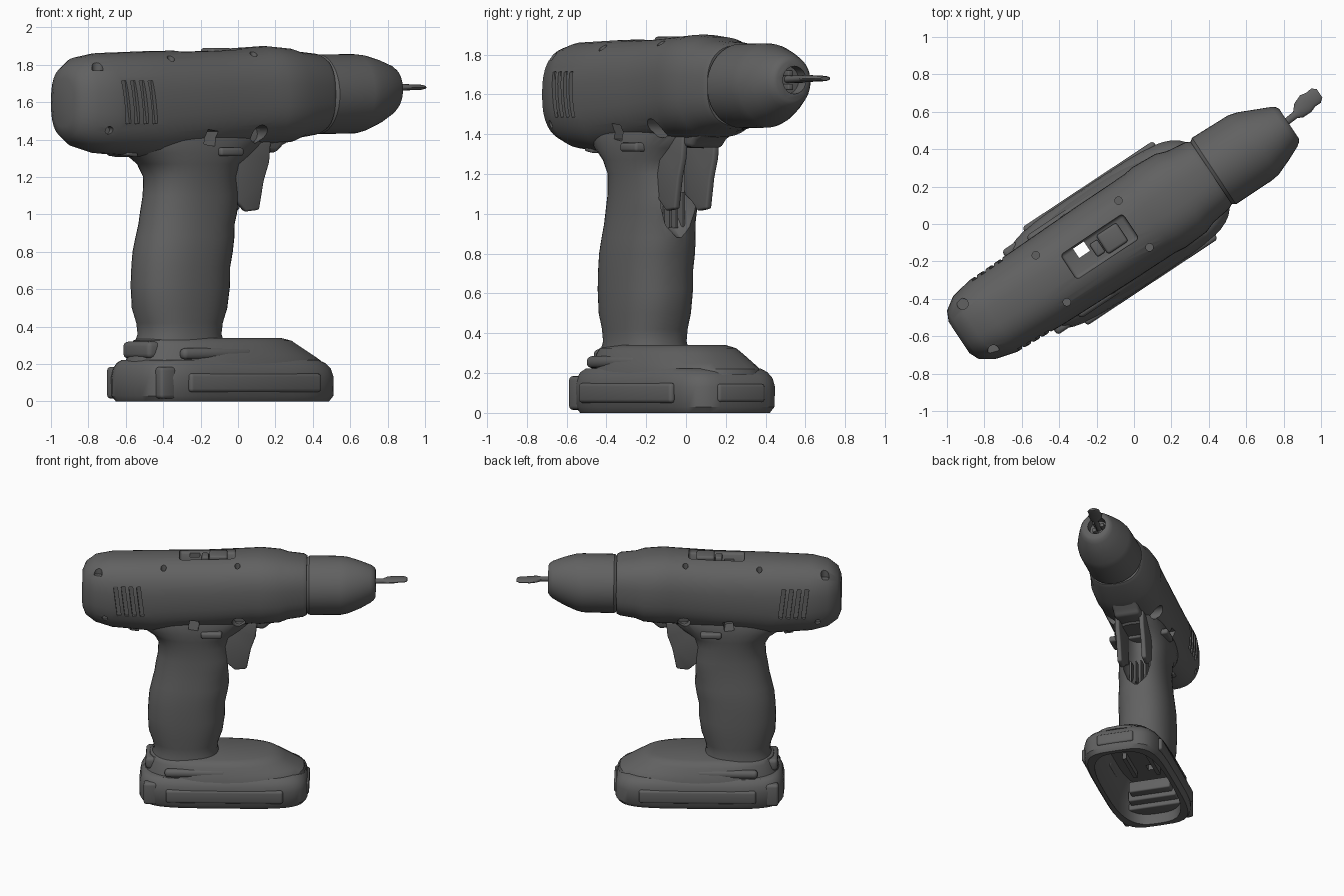
import bpy, bmesh
from math import cos, sin, pi, radians
from mathutils import Matrix, Vector

cube = bpy.data.objects.get("Cube")
if cube:
    bpy.data.objects.remove(cube)

TURN = Matrix.Rotation(radians(33.5), 4, "Z")
grey = bpy.data.materials.new("dark grey plastic")
grey.use_nodes = True
tone = (0.12, 0.12, 0.12, 1)
grey.diffuse_color = tone
grey.node_tree.nodes["Principled BSDF"].inputs["Base Color"].default_value = tone


def add(name, bm):
    bmesh.ops.recalc_face_normals(bm, faces=bm.faces)
    mesh = bpy.data.meshes.new(name)
    bm.to_mesh(mesh)
    bm.free()
    mesh.materials.append(grey)
    obj = bpy.data.objects.new(name, mesh)
    bpy.context.collection.objects.link(obj)
    return obj


def apply(obj, kind, **settings):
    mod = obj.modifiers.new(kind.lower(), kind)
    for key, value in settings.items():
        setattr(mod, key, value)
    bpy.context.view_layer.objects.active = obj
    bpy.ops.object.modifier_apply(modifier=mod.name)


def loft(name, stations, power=2.0, along="z", sides=40):
    """Skin superellipse rings. Along z: (z, x, half x, half y).
    Along x: (x, y, z, half y, half z)."""
    bm = bmesh.new()
    rings = []
    for s in stations:
        ring = []
        for i in range(sides):
            a = 2 * pi * i / sides
            p, q = [abs(t) ** (2 / power) * (1 if t > 0 else -1) for t in (cos(a), sin(a))]
            if along == "z":
                co = (s[1] + s[2] * p, s[3] * q, s[0])
            else:
                co = (s[0], s[1] + s[3] * p, s[2] + s[4] * q)
            ring.append(bm.verts.new(co))
        rings.append(ring)
    for low, high in zip(rings, rings[1:]):
        for i in range(sides):
            j = (i + 1) % sides
            bm.faces.new((low[i], low[j], high[j], high[i]))
    bm.faces.new(rings[0])
    bm.faces.new(rings[-1])
    return add(name, bm)


def block(name, centre, size, tilt=0.0, bevel=0.0):
    bm = bmesh.new()
    place = Matrix.Translation(centre) @ Matrix.Rotation(tilt, 4, "Y") @ Matrix.Diagonal((*size, 1))
    bmesh.ops.create_cube(bm, size=1, matrix=place)
    obj = add(name, bm)
    if bevel:
        apply(obj, "BEVEL", width=bevel, segments=3)
    return obj


def rod(name, centre, radius, depth, axis="Y"):
    bm = bmesh.new()
    turn = Matrix.Identity(4) if axis == "Z" else Matrix.Rotation(pi / 2, 4, "X" if axis == "Y" else "Y")
    bmesh.ops.create_cone(bm, cap_ends=True, segments=20, radius1=radius, radius2=radius,
                          depth=depth, matrix=Matrix.Translation(centre) @ turn)
    return add(name, bm)


def plate(name, outline, y, half, bevel):
    """Side outline in x and z, thickened both ways about y."""
    bm = bmesh.new()
    face = bm.faces.new([bm.verts.new((x, y - half, z)) for x, z in outline])
    out = bmesh.ops.extrude_face_region(bm, geom=[face])
    moved = [v for v in out["geom"] if isinstance(v, bmesh.types.BMVert)]
    bmesh.ops.translate(bm, verts=moved, vec=Vector((0, 2 * half, 0)))
    obj = add(name, bm)
    apply(obj, "BEVEL", width=bevel, segments=3)
    return obj


def cut(obj, cutters):
    for c in cutters:
        c.hide_render = True
        apply(obj, "BOOLEAN", object=c, operation="DIFFERENCE", solver="EXACT")
        bpy.data.objects.remove(c)


def openings():
    """Side openings and the inner shaft shared by housing and handle."""
    return [block("rear_opening", (-.31, 0, 1.41), (.07, .7, .08), tilt=.15),
            rod("front_opening", (.01, 0, 1.43), .048, .7),
            block("shaft", (-.31, .04, 1.1), (.07, .06, 2))]


# Motor housing
body = loft("motor_housing", [
    (-1.115, .01, 1.6, .1, .13), (-1.09, .01, 1.6, .155, .19), (-1.02, .01, 1.6, .202, .24),
    (-.9, .005, 1.595, .23, .268), (-.6, 0, 1.588, .24, .285), (-.2, 0, 1.61, .248, .27),
    (.1, 0, 1.635, .25, .262), (.16, 0, 1.637, .258, .264), (.3, 0, 1.637, .25, .252),
    (.36, 0, 1.64, .228, .232), (.47, 0, 1.643, .213, .218), (.495, 0, 1.643, .2, .205)],
    power=2.5, along="x")
cuts = openings() + [block("selector_recess", (-.22, 0, 1.9), (.4, .16, .1), bevel=.02)]
for side in (-1, 1):
    cuts += [block("vent", (-.86 + .055 * i, side * .24, 1.6), (.028, .07, .23), tilt=-.12)
             for i in range(4)]
    cuts += [rod("screw_hole", (x, side * .15, 1.83), r, .12, "Z")
             for x, r in ((-1.0, .03), (-.53, .02), (0, .02))]
    cuts.append(rod("lower_screw_hole", (-.95, side * .21, 1.45), .02, .1))
cut(body, cuts)
block("gear_selector", (-.14, 0, 1.855), (.13, .12, .07), bevel=.015)
block("gear_selector_tab", (-.235, 0, 1.85), (.05, .08, .05), bevel=.01)

# Chuck and bit
chuck = loft("chuck", [
    (.48, 0, 1.643, .19, .19), (.503, 0, 1.643, .205, .205), (.513, 0, 1.643, .213, .213),
    (.74, -.003, 1.645, .21, .212), (.79, -.007, 1.649, .2, .203), (.88, -.01, 1.656, .162, .172),
    (.955, -.01, 1.664, .128, .136), (.977, -.01, 1.667, .112, .118),
    (.987, -.01, 1.668, .095, .1)], along="x")
cut(chuck, [rod("chuck_hole", (.98, 0, 1.672), .07, .12, "X")])
for i in range(3):
    a = 2 * pi * i / 3
    block("chuck_jaw", (.95, .04 * cos(a), 1.672 + .04 * sin(a)), (.07, .03, .03), bevel=.006)
loft("drill_bit", [
    (.9, 0, 1.675, .018, .018), (1.04, .01, 1.678, .02, .018), (1.07, .02, 1.68, .044, .018),
    (1.12, .03, 1.68, .054, .016), (1.155, .033, 1.68, .044, .015), (1.19, .035, 1.68, .046, .014),
    (1.213, .035, 1.68, .027, .01)], along="x", sides=20)

# Handle with finger swells, flaring into the housing
handle = loft("handle", [
    (.3, -.375, .25, .2), (.36, -.375, .228, .188), (.42, -.375, .236, .192),
    (.5, -.375, .265, .2), (.62, -.37, .277, .205), (.72, -.367, .275, .205),
    (.8, -.355, .28, .205), (.88, -.34, .277, .2), (.95, -.33, .27, .193),
    (1.02, -.315, .275, .19), (1.1, -.305, .27, .187), (1.2, -.31, .26, .188),
    (1.27, -.32, .29, .198), (1.33, -.32, .38, .205), (1.4, -.32, .47, .2), (1.46, -.32, .5, .18)],
    power=2.3)
cut(handle, openings() + [loft("trigger_well", [
    (.88, -.03, .04, .02), (.94, -.05, .11, .075), (1.03, -.05, .16, .105),
    (1.2, -.04, .18, .1), (1.33, -.04, .15, .09)])])

# Open trigger: two cheeks around a hollow
for side in (-1, 1):
    plate("trigger_cheek", [(.14, 1.39), (.13, 1.28), (.095, 1.18), (.065, 1.025), (-.02, 1.015),
                            (-.07, 1.06), (-.14, 1.1), (-.14, 1.39)], side * .095, .018, .012)
for i in range(4):
    block("well_rib", (-.14, -.06 + .04 * i, 1.02), (.06, .012, .18))
plate("housing_chin", [(-.05, 1.42), (.0, 1.35), (.19, 1.33), (.23, 1.37), (.36, 1.43),
                       (.3, 1.5), (.0, 1.5)], 0, .1, .025)
block("direction_switch", (-.185, 0, 1.335), (.15, .46, .045), bevel=.015)
block("rear_rib", (-.74, 0, 1.325), (.07, .2, .03), tilt=.15, bevel=.01)

# Handle foot and battery, hollow underneath
foot = loft("handle_foot", [
    (.19, -.095, .58, .29), (.22, -.095, .57, .283), (.25, -.115, .54, .27), (.3, -.15, .49, .245),
    (.325, -.165, .465, .225), (.34, -.18, .42, .19)], power=2.6)
battery = loft("battery_case", [
    (0, -.1, .585, .285), (.03, -.1, .605, .305), (.13, -.1, .605, .31), (.175, -.103, .593, .302),
    (.205, -.11, .57, .285), (.222, -.115, .54, .265)], power=4.2)


def hollow():
    return loft("hollow", [(-.05, -.1, .55, .255), (.12, -.1, .55, .255), (.19, -.1, .52, .235),
                           (.24, -.12, .48, .215), (.29, -.15, .43, .19)], power=3)


cut(foot, [hollow(), block("shaft", (-.31, .04, .3), (.07, .06, .4))])
cut(battery, [hollow()])
for i in range(3):
    block("inner_step", (-.6 + .07 * i, 0, .13 + .035 * i), (.12, .42 - .05 * i, .09), bevel=.012)
for side in (-1, 1):
    block("battery_side_panel", (-.09, side * .295, .1), (.84, .04, .1), bevel=.018)
    block("battery_latch", (-.62, side * .235, .1), (.1, .07, .17), bevel=.02)
    block("foot_side_rail", (-.3, side * .235, .255), (.44, .06, .06), bevel=.025)
    block("contact_rail", (-.2, side * .09, .27), (.3, .03, .06))
block("battery_front_panel", (.493, 0, .1), (.04, .28, .09), bevel=.015)
block("foot_rear_lip", (-.61, 0, .275), (.1, .26, .09), bevel=.025)

# Turn the tool to its resting angle and smooth it
bpy.ops.object.select_all(action="DESELECT")
for obj in bpy.context.collection.objects:
    if obj.type == "MESH" and obj.data.materials and obj.data.materials[0] == grey:
        obj.data.transform(TURN)
        obj.select_set(True)
        bpy.context.view_layer.objects.active = obj
bpy.ops.object.shade_smooth_by_angle(angle=radians(35))
